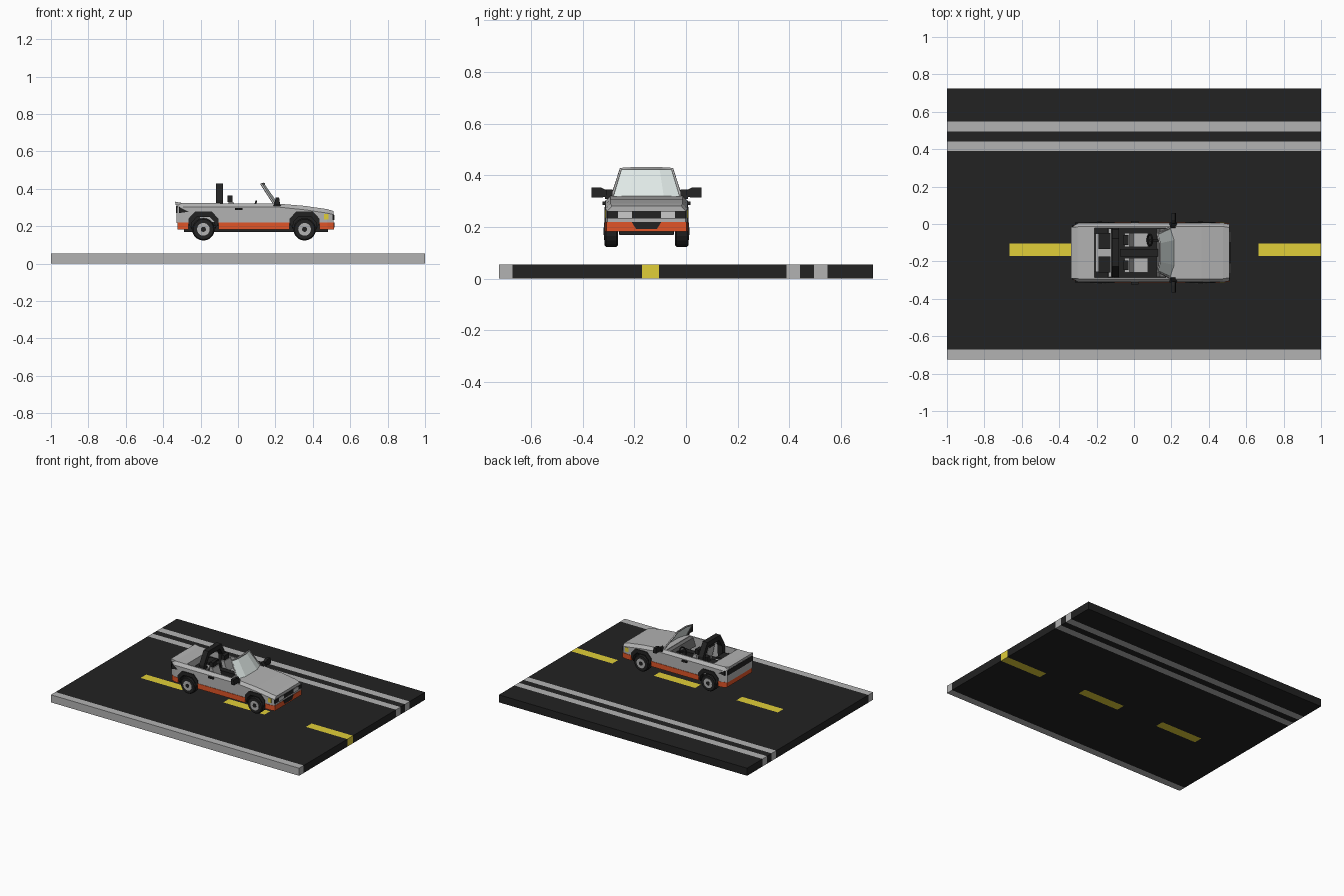
import bpy, bmesh, math
from mathutils import Vector

if "Cube" in bpy.data.objects:
    bpy.data.objects.remove(bpy.data.objects["Cube"])

CY = -0.153          # centre line of the car
AXLES = (-0.185, 0.356)


def mat(name, r, g, b, a=1):
    m = bpy.data.materials.new(name)
    m.diffuse_color = (r, g, b, a)
    m.use_nodes = True
    m.node_tree.nodes["Principled BSDF"].inputs["Base Color"].default_value = m.diffuse_color
    return m


BLACK = mat("black", 0.016, 0.016, 0.016)
ORANGE = mat("orange", 0.75, 0.09, 0.02)
YELLOW = mat("yellow", 0.75, 0.62, 0.04)
GREY = mat("grey", 0.45, 0.45, 0.45)
DARK = mat("dark grey", 0.15, 0.15, 0.15)
GLASS = mat("glass", 0.75, 0.82, 0.8, 0.4)


def finish(name, bm, m, y):
    bmesh.ops.recalc_face_normals(bm, faces=bm.faces)
    me = bpy.data.meshes.new(name)
    bm.to_mesh(me)
    bm.free()
    ob = bpy.data.objects.new(name, me)
    bpy.context.collection.objects.link(ob)
    ob.location.y = y
    me.materials.append(m)
    return ob


def loft(name, rings, m, y=CY):
    # skin matching rings of points and cap both ends
    bm = bmesh.new()
    vs = [[bm.verts.new(p) for p in r] for r in rings]
    n = len(vs[0])
    for a, b in zip(vs, vs[1:]):
        for i in range(n):
            bm.faces.new((a[i], a[(i + 1) % n], b[(i + 1) % n], b[i]))
    bm.faces.new(vs[0])
    bm.faces.new(vs[-1])
    return finish(name, bm, m, y)


def prism(name, pts, axis, a, b, m, y=CY):
    # extrude an (x,z) profile along y, or a (y,z) profile along x
    put = (lambda p, t: (p[0], t, p[1])) if axis == 'y' else (lambda p, t: (t, p[0], p[1]))
    return loft(name, [[put(p, t) for p in pts] for t in (a, b)], m, y)


def box(name, x0, x1, y0, y1, z0, z1, m, y=CY):
    return prism(name, [(x0, z0), (x1, z0), (x1, z1), (x0, z1)], 'y', y0, y1, m, y)


def disc(name, x, z, r, y0, y1, m, n=20):
    pts = [(x + r * math.cos(2 * math.pi * i / n), z + r * math.sin(2 * math.pi * i / n)) for i in range(n)]
    return prism(name, pts, 'y', y0, y1, m)


def cut(ob, cutter):
    mod = ob.modifiers.new("cut", 'BOOLEAN')
    mod.operation = 'DIFFERENCE'
    mod.solver = 'EXACT'
    mod.object = cutter
    cutter.hide_render = True
    cutter.display_type = 'WIRE'


# road strips
ys = [-0.725, -0.672, -0.17, -0.105, 0.39, 0.442, 0.495, 0.548, 0.725]
kinds = [GREY, BLACK, None, BLACK, GREY, BLACK, GREY, BLACK]
for a, b, k in zip(ys, ys[1:], kinds):
    if k:
        box("road_strip", -1, 1, a, b, 0, 0.055, k, 0)
# dashed lane line
for i in range(6):
    box("lane_dash", -1 + i / 3, -1 + (i + 1) / 3, -0.17, -0.105, 0, 0.055, YELLOW if i % 2 else BLACK, 0)

# body shell and orange skirt
sections = [(-0.328, 0.142, 0.300, 0.326), (-0.295, 0.158, 0.302, 0.324), (0.215, 0.158, 0.302, 0.320),
            (0.36, 0.158, 0.287, 0.308), (0.475, 0.158, 0.270, 0.291), (0.51, 0.152, 0.262, 0.281)]
rings = []
for x, w, zs, zt in sections:
    half = [(w, 0.218), (w, zs), (w - 0.018, zt)]
    rings.append([(x, y, z) for y, z in half] + [(x, -y, z) for y, z in reversed(half)])
body = loft("body_shell", rings, GREY)
skirt = loft("lower_skirt", [[(x, w, 0.182), (x, w, 0.219), (x, -w, 0.219), (x, -w, 0.182)]
             for x, w in ((-0.323, 0.145), (-0.292, 0.161), (0.478, 0.161), (0.512, 0.154))], ORANGE)
cut(body, box("cockpit_cutter", -0.21, 0.17, -0.132, 0.132, 0.2, 0.4, DARK))
box("chassis", -0.29, 0.48, -0.105, 0.105, 0.168, 0.186, BLACK)
box("cockpit_floor", -0.215, 0.18, -0.134, 0.134, 0.2, 0.222, BLACK)

# wheel arches and wheels
outer = [(-0.08, 0.15), (-0.08, 0.24), (-0.046, 0.277), (0.046, 0.277), (0.08, 0.24), (0.08, 0.15)]
rim = [(-0.08, 0.215), (-0.08, 0.24), (-0.046, 0.277), (0.046, 0.277), (0.08, 0.24), (0.08, 0.215),
       (0.062, 0.182), (0.06, 0.222), (0.034, 0.25), (-0.034, 0.25), (-0.06, 0.222), (-0.062, 0.182)]
for ax in AXLES:
    box("wheel_well_wall", ax - 0.081, ax + 0.081, -0.106, 0.106, 0.17, 0.265, BLACK)
    for s in (-1, 1):
        well = prism("wheel_well_cutter", [(ax + x, z) for x, z in outer], 'y', s * 0.1, s * 0.2, BLACK)
        cut(body, well)
        cut(skirt, well)
        prism("wheel_arch", [(ax + x, z) for x, z in rim], 'y', s * 0.1, s * 0.163, BLACK)
        tyre_rings = [[(ax + r * math.cos(i * math.pi / 10), s * y, 0.183 + r * math.sin(i * math.pi / 10))
                       for i in range(20)] for y, r in ((0.11, 0.054), (0.116, 0.06), (0.156, 0.06), (0.163, 0.054))]
        loft("tyre", tyre_rings, BLACK)
        disc("wheel_hub", ax, 0.183, 0.034, s * 0.15, s * 0.165, GREY)
        disc("hub_cap", ax, 0.183, 0.014, s * 0.15, s * 0.167, BLACK, 12)

# nose: light band, headlights, indicators and lower intake
box("light_band", 0.48, 0.513, -0.153, 0.153, 0.233, 0.261, BLACK)
prism("intake", [(-0.058, 0.22), (-0.04, 0.192), (0.04, 0.192), (0.058, 0.22)], 'x', 0.49, 0.515, BLACK)
for s in (-1, 1):
    box("headlight", 0.49, 0.516, s * 0.057, s * 0.11, 0.234, 0.26, mat("lamp", 0.75, 0.78, 0.77))
    box("indicator", 0.46, 0.485, s * 0.13, s * 0.16, 0.235, 0.265, YELLOW)
    # door handles, mirrors
    box("door_handle", -0.015, 0.025, s * 0.15, s * 0.17, 0.286, 0.298, BLACK)
    loft("mirror", [[(0.2, s * y, z0), (0.225, s * y, z0), (0.22, s * y, z1), (0.2, s * y, z1)]
         for y, z0, z1 in ((0.155, 0.318, 0.342), (0.175, 0.314, 0.352), (0.213, 0.314, 0.352))], BLACK)
    prism("mirror_base", [(0.19, 0.308), (0.23, 0.308), (0.2, 0.345)], 'y', s * 0.132, s * 0.16, BLACK)

# tail light wedge with a grey lip above
prism("tail_light", [(-0.331, 0.308), (-0.27, 0.279), (-0.29, 0.27), (-0.331, 0.27)], 'y', -0.144, 0.144, BLACK)
for s in (-1, 1):
    prism("tail_light_side", [(-0.315, 0.303), (-0.265, 0.277), (-0.315, 0.27)], 'y', s * 0.13, s * 0.16, BLACK)
prism("tail_lip", [(-0.336, 0.331), (-0.29, 0.322), (-0.29, 0.312), (-0.334, 0.312)], 'y', -0.138, 0.138, GREY)

# windscreen frame and glass
c = [Vector((0.195, -0.134, 0.316)), Vector((0.125, -0.1, 0.425)), Vector((0.125, 0.1, 0.425)), Vector((0.195, 0.134, 0.316))]
m0, m1 = Vector((0.222, 0, 0.316)), Vector((0.14, 0, 0.425))
fwd = Vector((0.01, 0, 0.004))
outline = [c[0], c[1], c[1].lerp(m1, 0.5) + fwd * 0.7, c[2].lerp(m1, 0.5) + fwd * 0.7, c[2], c[3]]
cu = bpy.data.curves.new("windscreen_frame", 'CURVE')
cu.dimensions = '3D'
cu.bevel_depth = 0.006
cu.bevel_resolution = 0
cu.use_fill_caps = True
sp = cu.splines.new('POLY')
sp.points.add(len(outline) - 1)
for p, v in zip(sp.points, outline):
    p.co = (*v, 1)
frame = bpy.data.objects.new("windscreen_frame", cu)
frame.location.y = CY
bpy.context.collection.objects.link(frame)
cu.materials.append(GREY)
bottom = [c[0], c[0].lerp(m0, 0.5) + fwd * 0.7, c[3].lerp(m0, 0.5) + fwd * 0.7, c[3]]
bm = bmesh.new()
lo = [bm.verts.new(v) for v in bottom]
hi = [bm.verts.new(v) for v in outline[1:5]]
for i in range(3):
    bm.faces.new((lo[i], lo[i + 1], hi[i + 1], hi[i]))
finish("windscreen_glass", bm, GLASS, CY)

# roll bar
prism("roll_bar", [(-0.132, 0.22), (-0.126, 0.34), (-0.075, 0.427), (0.075, 0.427), (0.126, 0.34), (0.132, 0.22),
                   (0.1, 0.22), (0.096, 0.335), (0.06, 0.393), (-0.06, 0.393), (-0.096, 0.335), (-0.1, 0.22)],
      'x', -0.118, -0.08, BLACK)

# interior: rear bench, front seats, console, dashboard, steering wheel
box("rear_bench", -0.205, -0.12, -0.13, 0.13, 0.21, 0.275, GREY)
box("centre_console", -0.075, 0.13, -0.02, 0.02, 0.215, 0.285, BLACK)
prism("dashboard", [(0.12, 0.26), (0.175, 0.24), (0.2, 0.318), (0.14, 0.316)], 'y', -0.13, 0.13, DARK)
for s in (-1, 1):
    y0, y1 = s * 0.03, s * 0.105
    box("rear_seat", -0.19, -0.125, y0 - s * 0.01, y1, 0.27, 0.29, BLACK)
    box("seat_cushion", -0.03, 0.075, y0, y1, 0.215, 0.26, GREY)
    prism("seat_back", [(-0.035, 0.25), (0, 0.25), (-0.025, 0.33), (-0.052, 0.33)], 'y', y0, y1, GREY)
    box("headrest", -0.056, -0.03, s * 0.042, s * 0.093, 0.328, 0.363, BLACK)
bpy.ops.mesh.primitive_torus_add(location=(0.085, CY + 0.067, 0.305), rotation=(0, math.radians(-65), 0),
                                 major_radius=0.03, minor_radius=0.005, major_segments=16, minor_segments=6)
wheel = bpy.context.object
wheel.name = "steering_wheel"
wheel.data.materials.append(BLACK)
prism("steering_column", [(0.082, 0.31), (0.085, 0.298), (0.15, 0.275), (0.15, 0.29)], 'y', 0.06, 0.074, BLACK)
